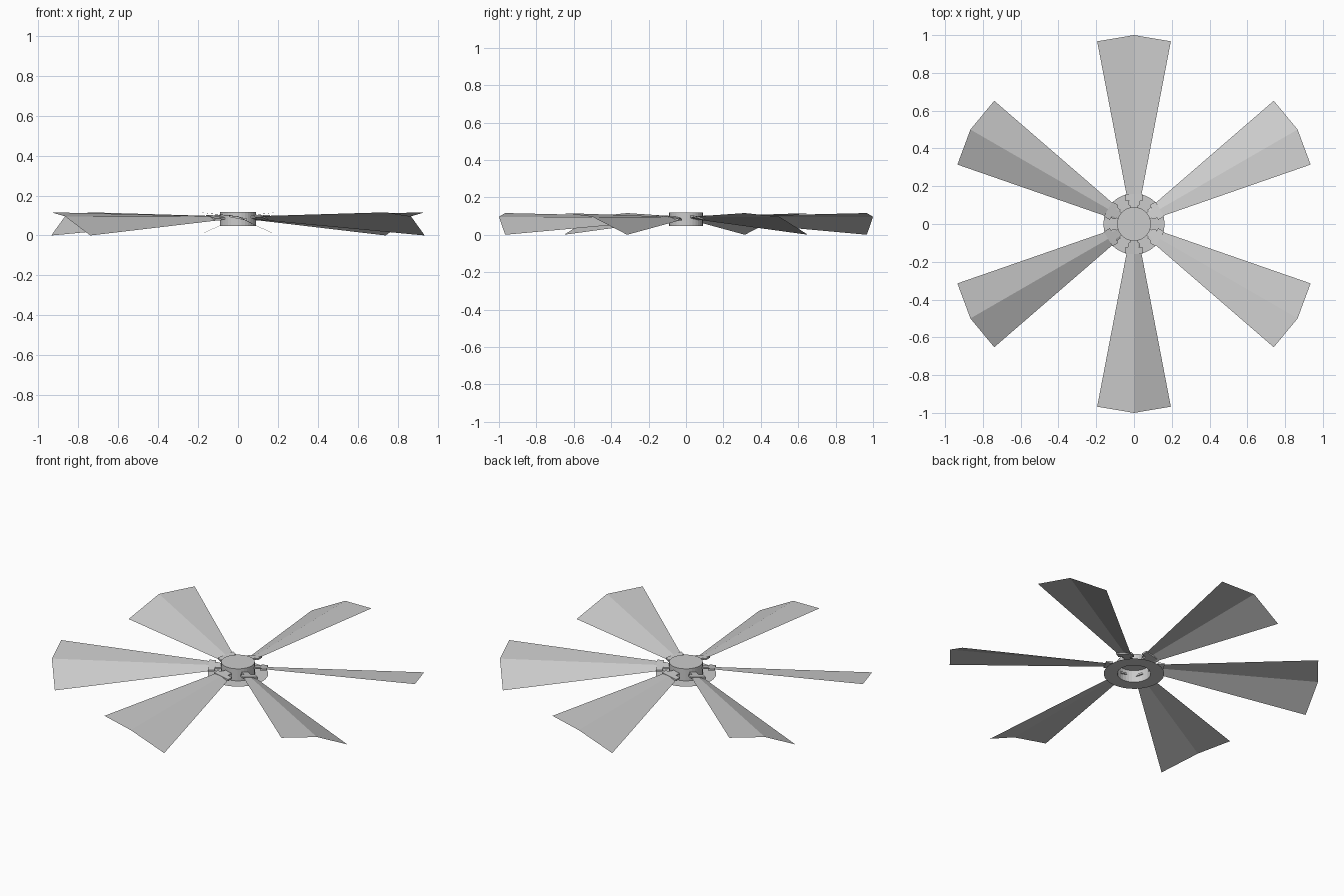
import bpy
from math import sin, cos, pi, radians

if "Cube" in bpy.data.objects:
    bpy.data.objects.remove(bpy.data.objects["Cube"])

HUB_R, RING_R = 0.09, 0.162
HUB_LOW, HUB_TOP = 0.047, 0.118
ROOT_Z = 0.093
SEG = 32


def add_mesh(name, verts, faces, angle=0.0):
    mesh = bpy.data.meshes.new(name)
    mesh.from_pydata(verts, [], faces)
    mesh.update()
    obj = bpy.data.objects.new(name, mesh)
    obj.rotation_euler.z = angle
    bpy.context.collection.objects.link(obj)
    return obj


def circle(r, z):
    return [(r * cos(2 * pi * i / SEG), r * sin(2 * pi * i / SEG), z) for i in range(SEG)]


def bridge(a, b):
    return [(a + i, a + (i + 1) % SEG, b + (i + 1) % SEG, b + i) for i in range(SEG)]


# Hub cup, open underneath, with a thin flat flange at its lower rim
add_mesh("hub", circle(RING_R, HUB_LOW) + circle(HUB_R, HUB_LOW) + circle(HUB_R, HUB_TOP),
         bridge(0, SEG) + bridge(SEG, 2 * SEG) + [tuple(range(2 * SEG, 3 * SEG))])


def blade(name, angle):
    # Creased sheet along +y: +x edge is raised, -x edge droops to the floor
    verts = [(-0.029, 0.10, 0.079), (0, 0.09, ROOT_Z), (0.029, 0.10, 0.096),
             (-0.195, 0.967, 0.0), (0, 1.0, 0.096), (0.195, 0.967, 0.116)]
    return add_mesh(name, verts, [(0, 1, 4, 3), (1, 2, 5, 4)], angle)


def bracket(name, angle):
    # T-shaped mounting plate: narrow stem at the hub, wide head under the blade
    outline = [(-0.02, 0.082), (0.02, 0.082), (0.02, 0.122), (0.045, 0.122),
               (0.045, 0.158), (-0.045, 0.158), (-0.045, 0.122), (-0.02, 0.122)]
    n = len(outline)
    verts = [(x, y, ROOT_Z + 0.2 * x + dz) for dz in (-0.009, 0.001) for x, y in outline]
    faces = [tuple(reversed(range(n))), tuple(range(n, 2 * n))]
    faces += [(i, (i + 1) % n, n + (i + 1) % n, n + i) for i in range(n)]
    return add_mesh(name, verts, faces, angle)


# Six blades with their brackets
for k in range(6):
    blade(f"blade_{k + 1}", radians(60 * k))
    bracket(f"blade_bracket_{k + 1}", radians(60 * k))
